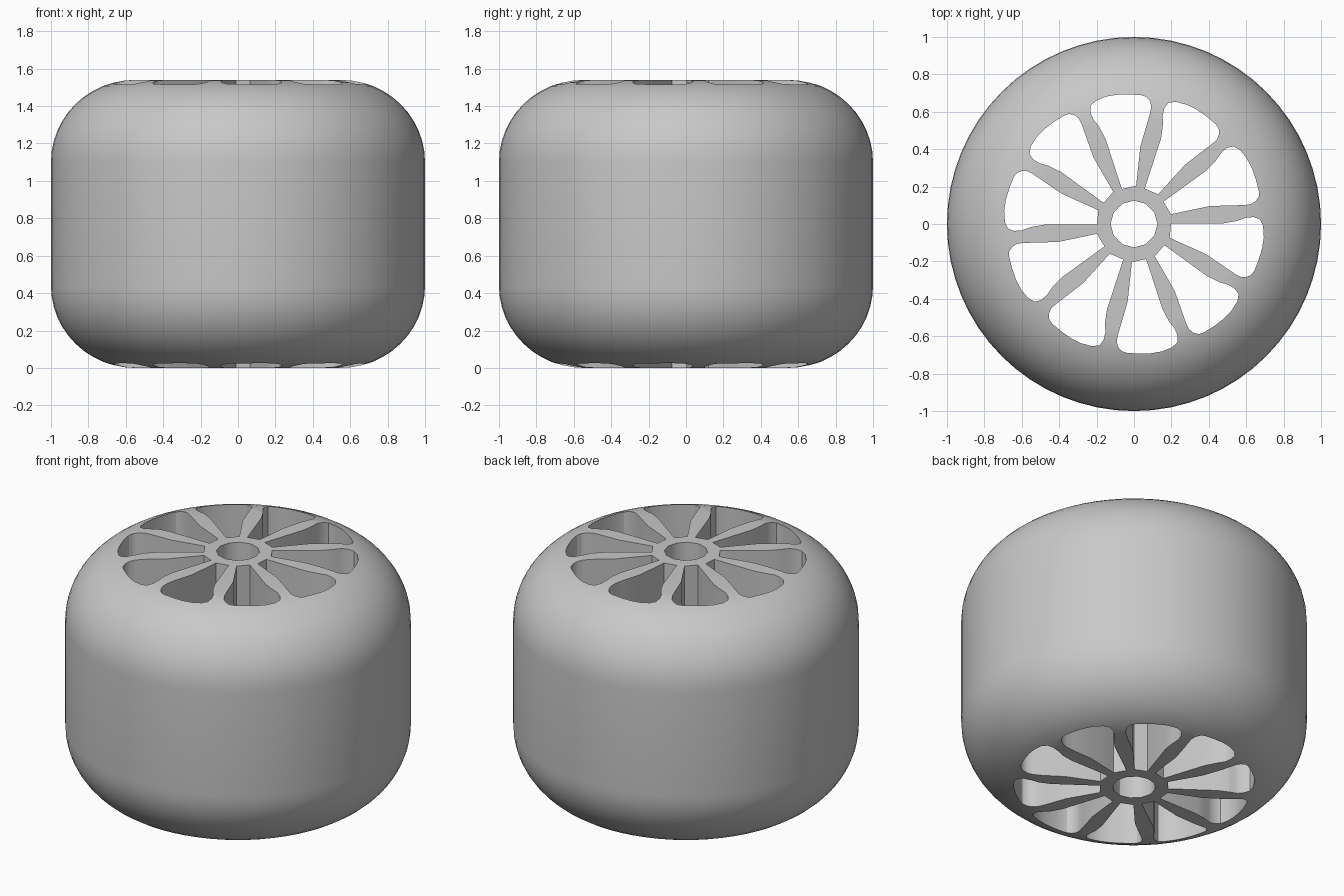
import bpy, bmesh, math
from mathutils import Matrix

cube = bpy.data.objects.get("Cube")
if cube:
    bpy.data.objects.remove(cube, do_unlink=True)

HEIGHT = 1.54
SIDES = 64
SPOKES = 10
FLAT_R, CORNER_Z = 0.55, 0.44     # flat end radius, rounded shoulder height
BORE_R, BORE_SIDES = 0.125, 12

grey = bpy.data.materials.new("plain grey")
grey.use_nodes = True
grey.diffuse_color = (0.58, 0.58, 0.58, 1)
grey.node_tree.nodes["Principled BSDF"].inputs["Base Color"].default_value = grey.diffuse_color


def make_object(name, bm):
    bmesh.ops.recalc_face_normals(bm, faces=bm.faces[:])
    mesh = bpy.data.meshes.new(name)
    bm.to_mesh(mesh)
    bm.free()
    mesh.materials.append(grey)
    obj = bpy.data.objects.new(name, mesh)
    bpy.context.collection.objects.link(obj)
    return obj


def add_prism(bm, outline, z0, z1):
    """Closed upright prism from a flat outline."""
    low = [bm.verts.new((x, y, z0)) for x, y in outline]
    face = bm.faces.new(low)
    ext = bmesh.ops.extrude_face_region(bm, geom=[face], use_keep_orig=True)
    top = [v for v in ext["geom"] if isinstance(v, bmesh.types.BMVert)]
    bmesh.ops.translate(bm, verts=top, vec=(0, 0, z1 - z0))


def circle(radius, count):
    step = math.tau / count
    return [(radius * math.cos(i * step), radius * math.sin(i * step)) for i in range(count)]


# wheel body: rounded drum turned from a profile
steps = 12
lower = []
for i in range(steps + 1):
    a = math.pi / 2 * i / steps
    lower.append((FLAT_R + (1 - FLAT_R) * math.sin(a), CORNER_Z * (1 - math.cos(a))))
profile = lower + [(r, HEIGHT - z) for r, z in reversed(lower)]

bm = bmesh.new()
rings = [[bm.verts.new((x, y, z)) for x, y in circle(r, SIDES)] for r, z in profile]
for a, b in zip(rings, rings[1:]):
    for i in range(SIDES):
        j = (i + 1) % SIDES
        bm.faces.new((a[i], a[j], b[j], b[i]))
bm.faces.new(rings[0])
bm.faces.new(rings[-1])
wheel = make_object("wheel", bm)

# cutter: ten windows between the spokes, and the axle bore
window = [(.198, .004), (.48, .004), (.55, .016), (.60, .034), (.64, .037),
          (.673, .025), (.69, -.01), (.694, -.07), (.685, -.13), (.667, -.19),
          (.643, -.25), (.627, -.272), (.60, -.284), (.57, -.282), (.54, -.267),
          (.385, -.161), (.191, -.074)]
bm = bmesh.new()
for k in range(SPOKES):
    turn = Matrix.Rotation(math.tau * k / SPOKES, 2)
    outline = [(turn[0][0] * x + turn[0][1] * y, turn[1][0] * x + turn[1][1] * y)
               for x, y in window]
    add_prism(bm, outline, -0.2, HEIGHT + 0.2)
add_prism(bm, circle(BORE_R, BORE_SIDES), -0.2, HEIGHT + 0.2)
cutter = make_object("window_cutter", bm)
cutter.hide_render = True

# cut the windows and keep the result
cut = wheel.modifiers.new("windows", "BOOLEAN")
cut.operation = "DIFFERENCE"
cut.solver = "EXACT"
cut.object = cutter
bpy.ops.object.select_all(action="DESELECT")
wheel.select_set(True)
bpy.context.view_layer.objects.active = wheel
bpy.ops.object.modifier_apply(modifier=cut.name)
bpy.data.objects.remove(cutter, do_unlink=True)

# smooth rounded surface with crisp window edges
bpy.ops.object.shade_smooth_by_angle(angle=math.radians(30))
